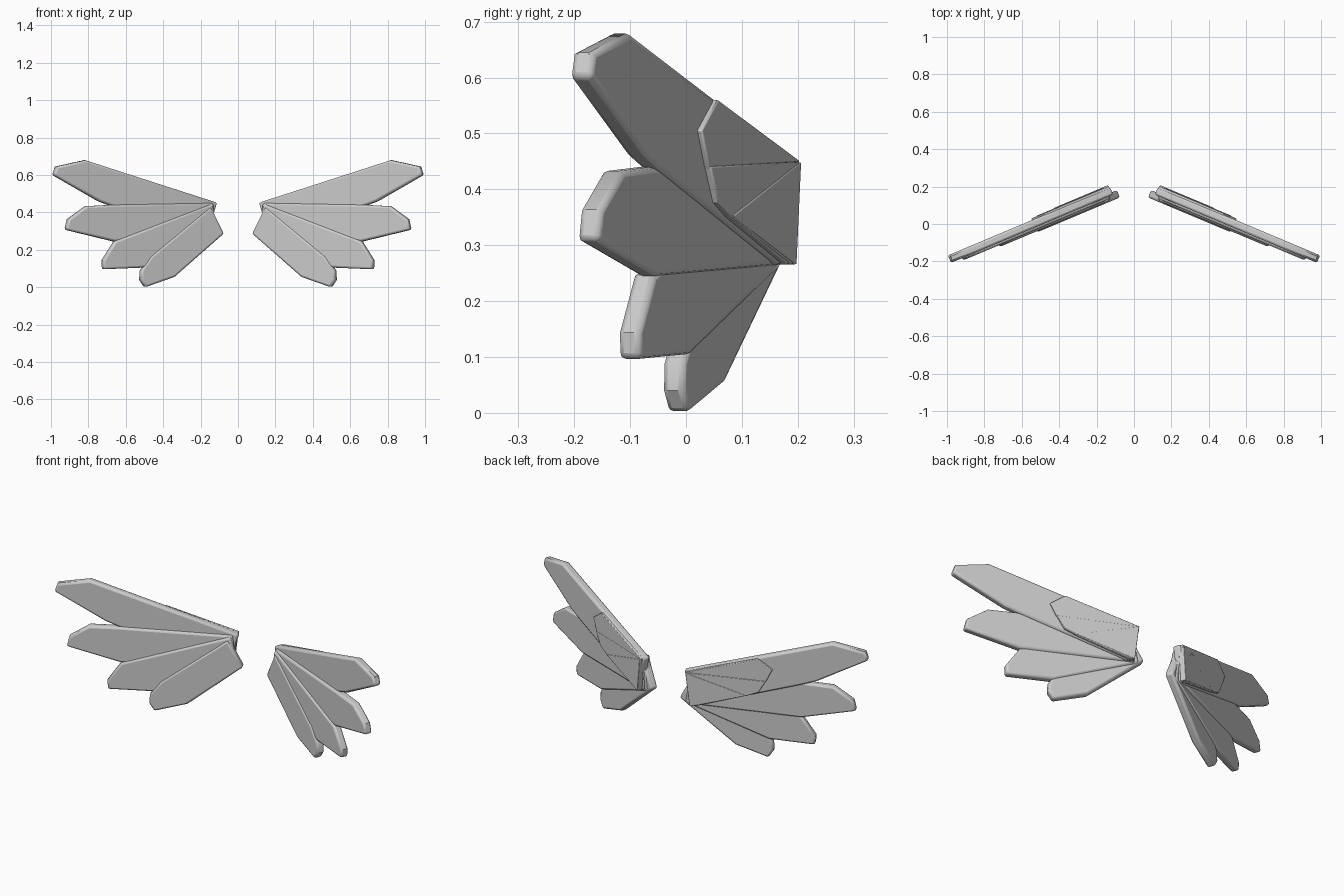
import bpy, bmesh
from mathutils import Vector

if "Cube" in bpy.data.objects:
    bpy.data.objects.remove(bpy.data.objects["Cube"])

SLOPE = -0.42                                  # wings sweep forward as they go outward
NORMAL = Vector((-SLOPE, 1, 0)).normalized()   # back-facing normal of the right wing


def feather(name, outline, offset, thick=0.043, bevel=0.011):
    """Flat blade from an (x, z) outline on the swept wing plane, mirrored to both sides."""
    bm = bmesh.new()
    back = [Vector((x, 0.25 + SLOPE * x + offset, z)) for x, z in outline]
    vb = [bm.verts.new(p) for p in back]
    vf = [bm.verts.new(p - NORMAL * thick) for p in back]
    n = len(outline)
    bm.faces.new(vb)
    bm.faces.new(vf[::-1])
    for i in range(n):
        j = (i + 1) % n
        bm.faces.new((vb[i], vf[i], vf[j], vb[j]))
    bmesh.ops.recalc_face_normals(bm, faces=bm.faces)
    me = bpy.data.meshes.new(name)
    bm.to_mesh(me)
    bm.free()
    ob = bpy.data.objects.new(name, me)
    bpy.context.collection.objects.link(ob)
    b = ob.modifiers.new("soft_edges", 'BEVEL')
    b.width = bevel
    b.segments = 2
    b.limit_method = 'ANGLE'
    b.angle_limit = 1.05
    ob.modifiers.new("both_sides", 'MIRROR')
    bpy.ops.object.select_all(action='DESELECT')
    ob.select_set(True)
    bpy.context.view_layer.objects.active = ob
    bpy.ops.object.shade_smooth_by_angle(angle=0.6)
    return ob


# Four long feathers fanned around the shoulder, each a layer further forward
feather("top_feather", [(.125, .452), (.829, .679), (.984, .645), (.998, .60),
                        (.755, .46), (.69, .435), (.18, .262)], 0)
feather("upper_feather", [(.145, .45), (.69, .44), (.825, .433), (.92, .364),
                          (.933, .308), (.675, .245), (.14, .265)], -.014)
feather("lower_feather", [(.15, .447), (.67, .247), (.735, .144), (.732, .096),
                          (.515, .105), (.115, .268)], -.024)
feather("bottom_feather", [(.16, .43), (.48, .165), (.53, .09), (.533, .04),
                           (.508, .0), (.352, .055), (.088, .287)], -.03)

# Short covert feathers layered on the back near the shoulder
feather("covert_top", [(.135, .452), (.48, .56), (.55, .506), (.52, .44),
                       (.43, .352), (.18, .265)], .010, .03, .003)
feather("covert_middle", [(.14, .450), (.52, .441), (.485, .376),
                          (.43, .352), (.17, .265)], .013, .03, .003)
feather("covert_bottom", [(.14, .449), (.43, .353), (.16, .265)], .016, .03, .003)
